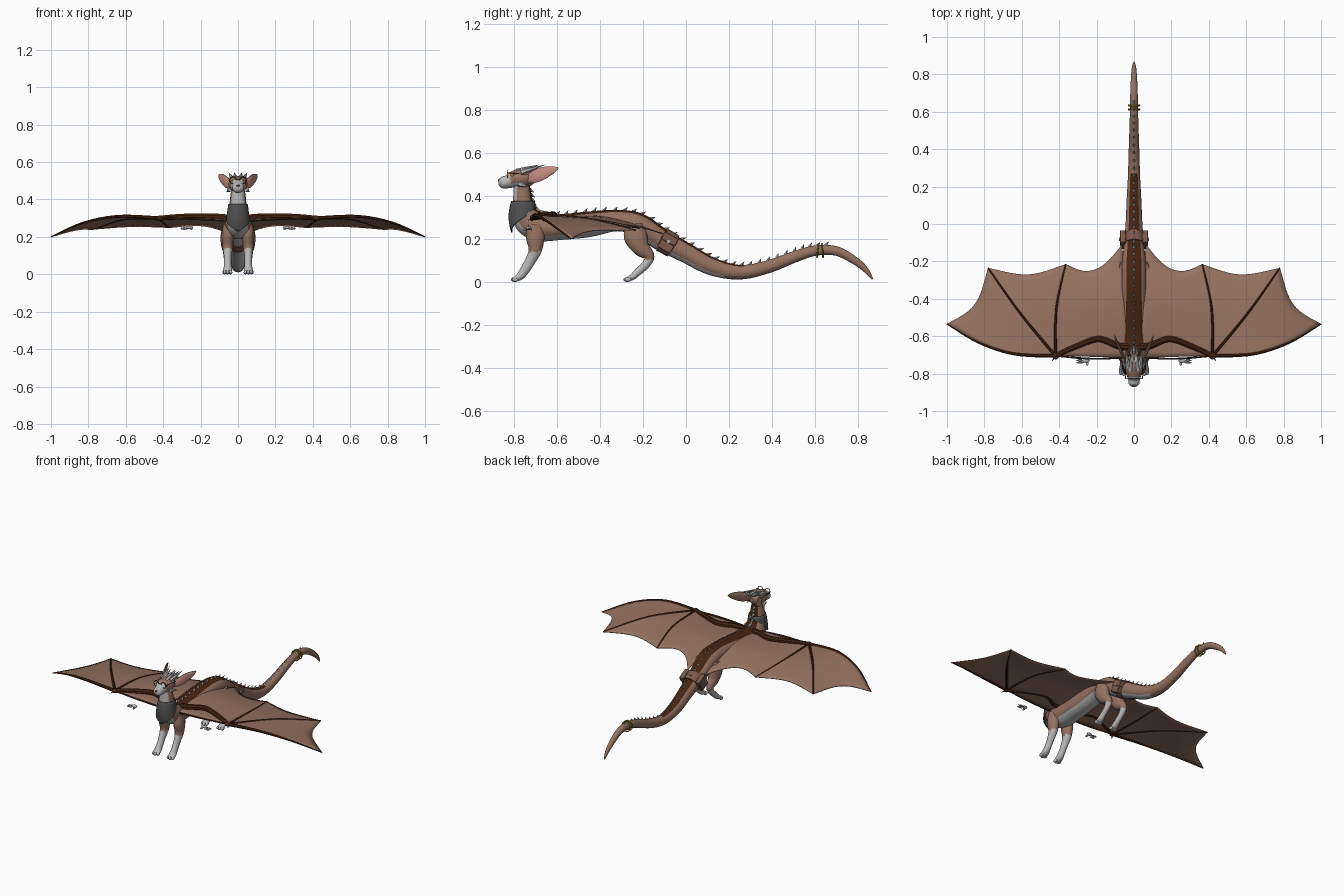
import bpy, bmesh, math
from mathutils import Vector, Matrix

if "Cube" in bpy.data.objects:
    bpy.data.objects.remove(bpy.data.objects["Cube"])


def colour(name, r, g, b):
    m = bpy.data.materials.new(name)
    m.use_nodes = True
    m.diffuse_color = (r, g, b, 1)
    bsdf = next(n for n in m.node_tree.nodes if n.type == 'BSDF_PRINCIPLED')
    bsdf.inputs["Base Color"].default_value = (r, g, b, 1)
    bsdf.inputs["Roughness"].default_value = 0.8
    return m


BROWN = colour("warm_brown", .30, .17, .12)
DARK = colour("dark_brown", .06, .018, .006)
GREY = colour("light_grey", .48, .48, .48)
CLOTH = colour("cloth_grey", .08, .08, .08)
PINK = colour("ear_pink", .58, .27, .23)
GOLD = colour("gold", .32, .27, .01)
LEATHER = colour("leather", .20, .10, .07)
ORANGE = colour("eye_orange", .6, .18, .02)
BLACK = colour("black", .015, .015, .015)


def finish(name, bm, mats, mirror=False, solid=0):
    bmesh.ops.recalc_face_normals(bm, faces=bm.faces[:])
    me = bpy.data.meshes.new(name)
    for f in bm.faces:
        f.smooth = True
    bm.to_mesh(me)
    bm.free()
    for m in mats:
        me.materials.append(m)
    me.set_sharp_from_angle(angle=math.radians(40))
    ob = bpy.data.objects.new(name, me)
    bpy.context.collection.objects.link(ob)
    if mirror:
        ob.modifiers.new("mirror", 'MIRROR').use_mirror_merge = False
    if solid:
        mod = ob.modifiers.new("thickness", 'SOLIDIFY')
        mod.thickness, mod.offset = solid, 0
    return ob


def at(pts, t):
    """Point on a smooth curve through pts, t from 0 to 1."""
    n = len(pts) - 1
    i = min(int(t * n), n - 1)
    u = t * n - i
    p = [Vector(pts[max(0, min(n, i + k))]) for k in (-1, 0, 1, 2)]
    return p[1] + (p[2] - p[0]) * (u / 2) + (p[0] * 2 - p[1] * 5 + p[2] * 4 - p[3]) * (u * u / 2) \
        + (p[1] * 3 - p[0] - p[2] * 3 + p[3]) * (u ** 3 / 2)


def frame(pts, t, planar):
    a, b = at(pts, max(0, t - .005)), at(pts, min(1, t + .005))
    tan = (Vector(b[:3]) - Vector(a[:3])).normalized()
    side = Vector((1, 0, 0)) if planar else tan.cross(Vector((0, 0, 1))).normalized()
    return tan, side, side.cross(tan).normalized()


def tube(bm, pts, sides=16, sub=5, planar=True, paint=None):
    """Oval tube through points (x, y, z, half width, half height)."""
    steps = (len(pts) - 1) * sub
    rings = []
    for k in range(steps + 1):
        p = at(pts, k / steps)
        c = Vector(p[:3])
        _, side, up = frame(pts, k / steps, planar)
        ring = []
        for j in range(sides):
            a = math.tau * (j - .5) / sides
            v = c + side * p[3] * math.sin(a) + up * p[4] * math.cos(a)
            v.z = max(v.z, 0)
            ring.append(bm.verts.new(v))
        rings.append(ring)
    for r, s in zip(rings, rings[1:]):
        for j in range(sides):
            f = bm.faces.new((r[j], r[j - 1], s[j - 1], s[j]))
            if paint:
                angle = 360 * (j - 1) / sides % 360
                f.material_index = paint(min(angle, 360 - angle), f.calc_center_median())
    for ring in (rings[0], rings[-1]):
        f = bm.faces.new(ring)
        if paint:
            f.material_index = paint(90, f.calc_center_median())


def ball(bm, loc, size):
    m = Matrix.Translation(loc) @ Matrix.Diagonal((*size, 1))
    bmesh.ops.create_icosphere(bm, subdivisions=2, radius=1, matrix=m)


def spike(bm, base, tip, r, sides=6):
    base, d = Vector(base), Vector(tip) - Vector(base)
    m = Matrix.Translation(base + d / 2) @ d.to_track_quat('Z', 'Y').to_matrix().to_4x4()
    bmesh.ops.create_cone(bm, cap_ends=True, segments=sides, radius1=r, radius2=0, depth=d.length, matrix=m)


def box(bm, loc, size, tilt):
    m = Matrix.Translation(loc) @ Matrix.Rotation(tilt, 4, 'X') @ Matrix.Diagonal((*size, 1))
    bmesh.ops.create_cube(bm, size=1, matrix=m)


# Neck, body and tail in one sweep, with dark back and pale belly
spine = [(0, *p) for p in (
    (-.765, .47, .035, .035), (-.76, .41, .042, .042), (-.755, .35, .05, .05), (-.735, .29, .065, .068),
    (-.68, .255, .075, .066), (-.58, .255, .075, .06), (-.45, .268, .07, .06), (-.32, .285, .065, .05),
    (-.22, .265, .065, .055), (-.12, .2, .055, .053), (0, .135, .045, .047), (.12, .072, .04, .042),
    (.25, .045, .033, .034), (.38, .07, .029, .03), (.5, .115, .025, .027), (.6, .145, .022, .024),
    (.7, .143, .02, .022), (.79, .095, .016, .018), (.84, .05, .011, .012), (.866, .012, .003, .003))]


def body_paint(angle, c):
    if angle < 40 and c.y < .27:
        return 1
    return 2 if angle > 128 and c.y < .18 else 0


bm = bmesh.new()
tube(bm, spine, 24, 6, paint=body_paint)
finish("body_and_tail", bm, [BROWN, DARK, GREY])

# Row of small spikes along the spine
bm = bmesh.new()
for k in range(44):
    t = .04 + k * .018
    p = at(spine, t)
    tan, side, up = frame(spine, t, True)
    base = Vector(p[:3]) + up * (p[4] - .004)
    spike(bm, base, base + up * .02 + tan * .016, .009, 4)
finish("back_spikes", bm, [GREY])

# Head with pale muzzle
head = [(0, *p) for p in (
    (-.695, .485, .012, .015), (-.725, .483, .042, .038), (-.765, .482, .052, .045), (-.8, .476, .042, .04),
    (-.83, .465, .032, .031), (-.855, .462, .029, .027), (-.87, .462, .012, .012))]
bm = bmesh.new()
tube(bm, head, 20, 5, paint=lambda a, c: int(c.y < -.815 or (c.z < .457 and c.y < -.74)))
finish("head", bm, [BROWN, GREY])
bm = bmesh.new()
ball(bm, (0, -.866, .473), (.011, .007, .007))
finish("nose", bm, [CLOTH])
bm = bmesh.new()
ball(bm, (.031, -.807, .496), (.009, .008, .009))
finish("eyes", bm, [ORANGE], True)

# Long ears, pink on the outer face
bm = bmesh.new()
tube(bm, [(.035, -.735, .475, .006, .018), (.06, -.70, .49, .009, .03), (.08, -.655, .508, .008, .028),
          (.098, -.615, .522, .005, .016), (.104, -.592, .53, .001, .002)], 12, 5, planar=False)
bm.normal_update()
bmesh.ops.recalc_face_normals(bm, faces=bm.faces[:])
for f in bm.faces:
    f.material_index = int(f.normal.x > .45)
finish("ears", bm, [BROWN, PINK], True)

# Swept tufts on the crown and cheeks
bm = bmesh.new()
for base, tip, r in (((.014, -.785, .512), (.02, -.68, .545), .015), ((.03, -.765, .51), (.05, -.65, .545), .014),
                     ((.012, -.74, .515), (.015, -.64, .525), .014), ((.042, -.775, .455), (.062, -.725, .44), .014)):
    spike(bm, base, tip, r)
finish("head_tufts", bm, [GREY], True)

# Round spectacles
bm = bmesh.new()
loop = [(.027 + .018 * math.cos(a), -.828, .503 + .018 * math.sin(a)) for a in
        (math.tau * k / 16 for k in range(17))]
for a, b in list(zip(loop, loop[1:])) + [((.009, -.828, .506), (0, -.83, .508)),
                                         ((.045, -.828, .506), (.05, -.735, .5))]:
    d = Vector(b) - Vector(a)
    m = Matrix.Translation((Vector(a) + Vector(b)) / 2) @ d.to_track_quat('Z', 'Y').to_matrix().to_4x4()
    bmesh.ops.create_cone(bm, cap_ends=True, segments=6, radius1=.002, radius2=.002, depth=d.length, matrix=m)
finish("spectacles", bm, [BLACK], True)

# Neckerchief: wraps the neck and narrows to a point on the chest
bm = bmesh.new()
rows = []
for i in range(11):
    t = i / 10
    reach = math.pi * min(1, max(.02, (1 - t) * 1.1))
    rx, ry = .049 + .022 * t, .052 + .012 * math.sin(math.pi * t)
    rows.append([bm.verts.new((rx * math.sin(reach * s / 10), -.757 - ry * math.cos(reach * s / 10),
                               .375 - .145 * t)) for s in range(-10, 11)])
for r, s in zip(rows, rows[1:]):
    for j in range(20):
        bm.faces.new((r[j], r[j + 1], s[j + 1], s[j]))
finish("neckerchief", bm, [CLOTH], solid=.006)


# Legs with pale socks and toes
def leg(name, x, pts, sock, toe_y):
    bm = bmesh.new()
    tube(bm, [(x, *p) for p in pts], 14, 5, paint=lambda a, c: int(c.z < sock))
    old = set(bm.faces)
    for k in (-1, 0, 1):
        ball(bm, (x + k * .016, toe_y + abs(k) * .006, .011), (.009, .016, .011))
    for f in set(bm.faces) - old:
        f.material_index = 1
    finish(name, bm, [BROWN, GREY], True)


leg("front_legs", .055, ((-.70, .27, .025, .035), (-.70, .21, .032, .044), (-.70, .15, .028, .032),
    (-.722, .1, .021, .025), (-.752, .05, .02, .022), (-.772, .025, .024, .018), (-.795, .012, .024, .011)), .14, -.798)
leg("hind_legs", .058, ((-.24, .27, .022, .035), (-.235, .215, .034, .056), (-.21, .16, .033, .042),
    (-.172, .122, .023, .026), (-.183, .085, .018, .02), (-.225, .045, .017, .018), (-.25, .022, .022, .014),
    (-.275, .011, .021, .01)), .105, -.275)

# Wings: membrane panels stretched between root and fingers, trailing edge scalloped
WRIST = (.42, -.705, .30)
root = [(.03, -.715, .29), (.04, -.4, .305), (.065, -.11, .225)]
inner = [WRIST, (.415, -.45, .29), (.365, -.215, .25)]
middle = [WRIST, (.61, -.475, .295), (.78, -.235, .24)]
outer = [WRIST, (.64, -.695, .31), (.83, -.635, .275), (1, -.535, .2)]
bm = bmesh.new()
for a, b, sag in ((root, inner, .2), (inner, middle, .13), (middle, outer, .13)):
    grid = []
    for i in range(13):
        s = i / 12
        dip = 1 - sag * 4 * s * (1 - s)
        grid.append([bm.verts.new(at(a, dip * j / 12).lerp(at(b, dip * j / 12), s)) for j in range(13)])
    for r, q in zip(grid, grid[1:]):
        for j in range(12):
            bm.faces.new((r[j], r[j + 1], q[j + 1], q[j]))
bmesh.ops.remove_doubles(bm, verts=bm.verts[:], dist=.0002)
bmesh.ops.dissolve_degenerate(bm, dist=.0001, edges=bm.edges[:])
finish("wing_membranes", bm, [BROWN], True, solid=.004)

# Wing bones: heavy arm, tapered fingers, thin front edge and thumb claw
bm = bmesh.new()
for path, r0, r1 in ((inner, .009, .004), (middle, .009, .004), (outer, .011, .003),
                     ([(.04, -.715, .285), (.23, -.72, .295), WRIST], .005, .005),
                     ([(.02, -.66, .295), (.09, -.65, .305), (.19, -.615, .31), (.31, -.655, .308), WRIST], .021, .014)):
    n = len(path) - 1
    tube(bm, [(*p, r0 + (r1 - r0) * k / n, r0 + (r1 - r0) * k / n) for k, p in enumerate(path)], 8, 6, planar=False)
ball(bm, WRIST, (.02, .02, .014))
spike(bm, WRIST, (.44, -.735, .285), .008)
finish("wing_bones", bm, [DARK], True)

# Small loose paws below the front edge of each wing
bm = bmesh.new()
ball(bm, (.258, -.73, .25), (.02, .012, .009))
for k in (-1, 0, 1):
    ball(bm, (.288, -.73 + k * .011, .247 - abs(k) * .004), (.02, .005, .005))
ball(bm, (.25, -.745, .243), (.007, .012, .005))
finish("loose_paws", bm, [GREY], True)

# Saddle bags with flaps and buckles, and the strap over the rump
bm = bmesh.new()
box(bm, (.06, -.085, .182), (.026, .07, .08), -.5)
box(bm, (.06, -.075, .2), (.032, .076, .04), -.5)
bmesh.ops.bevel(bm, geom=bm.edges[:], offset=.003, segments=1, affect='EDGES')
finish("saddle_bags", bm, [LEATHER], True)
bm = bmesh.new()
box(bm, (.077, -.081, .188), (.005, .012, .014), -.5)
finish("bag_buckles", bm, [GREY], True)
bm = bmesh.new()
tube(bm, [(0, -.11, .196, .059, .058), (0, -.058, .166, .056, .056)], 24, 1)
finish("bag_strap", bm, [LEATHER])

# Gold tail rings
bm = bmesh.new()
for y, lean in ((.612, .12), (.634, -.08)):
    tube(bm, [(.03 * math.sin(a), y + lean * .03 * math.cos(a), .146 + .032 * math.cos(a), .004, .004)
              for a in (math.tau * k / 24 + .01 for k in range(25))], 6, 1, planar=False)
finish("tail_rings", bm, [GOLD])
